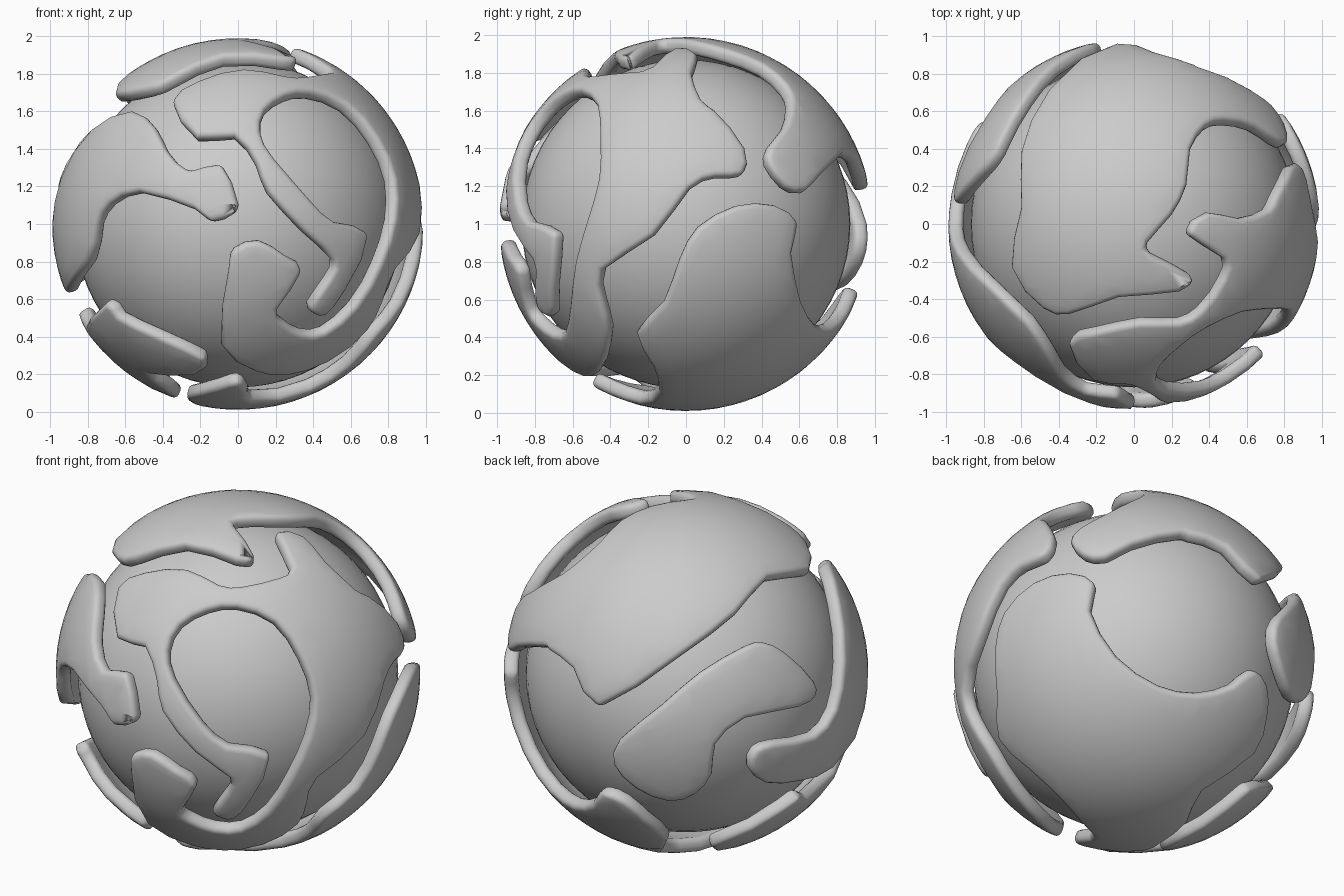
import bpy, math
from mathutils import Vector
from mathutils.geometry import delaunay_2d_cdt

if "Cube" in bpy.data.objects:
    bpy.data.objects.remove(bpy.data.objects["Cube"])

CENTRE = Vector((0, 0, 1))
CORE_R, OUTER_R, RIM_R, THICK = 0.87, 0.99, 0.97, 0.08

# viewing directions (azimuth, elevation) used to lay outlines on the ball
FRONT, RIGHT, TOP, UNDER = (0, 0), (90, 0), (0, 90), (0, -90)
BACK_L, BACK_R = (215, 25), (140, -28)


def on_ball(view, pts):
    """Project outline points (hundredths of a unit) from a view onto the ball."""
    a, e = map(math.radians, view)
    d = Vector((math.sin(a) * math.cos(e), -math.cos(a) * math.cos(e), math.sin(e)))
    r = Vector((math.cos(a), math.sin(a), 0))
    up = d.cross(r)
    out = []
    for u, v in pts:
        u, v = u / 100, v / 100
        depth = math.sqrt(max(0.0, RIM_R ** 2 - u * u - v * v))
        out.append((r * u + up * v + d * depth).normalized())
    return out


def smooth_loop(p):
    """One step of four-point subdivision on the closed outline."""
    n, out = len(p), []
    for i in range(n):
        a, b, c, d = p[i - 1], p[i], p[(i + 1) % n], p[(i + 2) % n]
        out += [b, ((b + c) * 0.5625 - (a + d) * 0.0625).normalized()]
    return out


def inside(q, poly):
    hit = False
    for i, b in enumerate(poly):
        a = poly[i - 1]
        if (a.y > q.y) != (b.y > q.y) and q.x < (b.x - a.x) * (q.y - a.y) / (b.y - a.y) + a.x:
            hit = not hit
    return hit


def edge_dist(q, poly):
    best = 9.0
    for i, b in enumerate(poly):
        a = poly[i - 1]
        ab = b - a
        t = max(0.0, min(1.0, (q - a).dot(ab) / max(ab.length_squared, 1e-9)))
        best = min(best, (q - a - ab * t).length)
    return best


def plate(name, *segments):
    """Curved shell plate bounded by outline segments given in several views."""
    loop = smooth_loop([p for view, pts in segments for p in on_ball(view, pts)])
    n = sum(loop, Vector()).normalized()
    e1 = n.orthogonal().normalized()
    e2 = n.cross(e1)
    flat = [Vector((p.dot(e1), p.dot(e2))) / (1 + p.dot(n)) for p in loop]
    if sum(flat[i - 1].cross(flat[i]) for i in range(len(flat))) < 0:
        flat.reverse()
    # interior points keep the plate round
    step = 0.05
    pts = list(flat)
    for i in range(-26, 27):
        for j in range(-26, 27):
            q = Vector((i + 0.5 * (j % 2), j * 0.87)) * step
            if inside(q, flat) and edge_dist(q, flat) > 0.03:
                pts.append(q)
    res = delaunay_2d_cdt(pts, [], [list(range(len(flat)))], 1, 1e-5)
    verts = []
    for q in res[0]:
        s = q.length_squared
        verts.append((e1 * (2 * q.x) + e2 * (2 * q.y) + n * (1 - s)) / (1 + s) * OUTER_R)
    me = bpy.data.meshes.new(name)
    me.from_pydata(verts, [], res[2])
    me.shade_smooth()
    ob = bpy.data.objects.new(name, me)
    ob.location = CENTRE
    bpy.context.collection.objects.link(ob)
    sol = ob.modifiers.new("thickness", 'SOLIDIFY')
    sol.thickness, sol.offset = THICK, -1
    bev = ob.modifiers.new("soft_rim", 'BEVEL')
    bev.width, bev.segments = 0.03, 3
    bev.limit_method, bev.angle_limit = 'ANGLE', math.radians(50)
    bev.use_clamp_overlap = False
    return ob


# inner ball
bpy.ops.mesh.primitive_uv_sphere_add(segments=64, ring_count=32, radius=CORE_R, location=CENTRE)
core = bpy.context.object
core.name = "inner_ball"
core.data.shade_smooth()

# front right plate curling round an open hole
plate("ring_plate",
      (FRONT, [(-35, 65), (-22, 46), (-2, 47), (10, 32), (16, 17), (35, -4), (51, -19),
               (48, -29), (38, -43), (41, -48), (47, -48), (57, -35), (69, -5), (51, 1),
               (38, 13), (19, 35), (12, 48), (14, 60), (25, 68), (38, 70), (57, 63),
               (73, 45), (82, 24), (82, 3), (75, -20), (62, -43), (46, -57), (34, -58),
               (24, -52), (21, -45), (34, -25), (25, -17), (11, -9), (-2, -13), (-5, -24),
               (-9, -64), (9, -78), (25, -80)]),
      (RIGHT, [(-43, -73), (-40, -56), (-44, -40), (-44, -24), (-17, -6), (2, 19), (15, 25),
               (30, 26), (31, 40), (15, 60)]),
      (TOP, [(71, 8), (56, 3), (39, 6), (28, -5), (48, -18), (47, -29), (35, -46),
             (24, -52), (3, -52), (-21, -57)]))

# large plate over the top and back
plate("top_plate",
      (TOP, [(-65, -23), (-48, -45), (-34, -48), (-8, -39), (24, -36), (31, -28), (9, -16),
             (7, -10), (20, 5), (28, 21), (30, 40), (38, 52), (48, 55), (64, 52)]),
      (RIGHT, [(44, 41), (43, 32), (52, 20), (62, 17), (71, 26), (82, 37)]),
      (BACK_L, [(-74, 12), (-61, 2), (-47, -19), (-3, 9), (27, 32), (44, 51)]))

# plate wrapping the left side
plate("left_plate",
      (FRONT, [(-56, 60), (-44, 51), (-38, 39), (-26, 28), (-9, 32), (0, 11), (-2, 6),
               (-14, 1), (-23, 8), (-52, 17), (-68, 11), (-75, 0), (-79, -20)]),
      (BACK_L, [(78, -52), (61, -59), (43, -60), (34, -52), (37, -42), (48, -38),
                (69, -34), (80, -20), (84, 6), (81, 38)]))

# small island at back left
plate("back_left_plate",
      (BACK_L, [(42, 16), (53, 11), (69, -5), (70, -13), (61, -19), (32, -25), (16, -39),
                (14, -55), (5, -66), (-9, -70), (-27, -63), (-39, -50), (-36, -37),
                (-13, -18), (8, 0), (32, 14)]))

# lower left plate
plate("lower_left_plate",
      (FRONT, [(-82, -55), (-70, -42), (-63, -49), (-42, -59), (-17, -71), (-23, -80),
               (-47, -79)]),
      (UNDER, [(-36, 20), (-32, 3), (-36, -15), (-45, -42)]),
      (BACK_L, [(35, -84), (61, -67)]))

# large plate on the lower right and underside
plate("lower_right_plate",
      (BACK_R, [(64, -1), (72, -10), (72, -26), (65, -46), (37, -66), (29, -82)]),
      (UNDER, [(-25, 5), (-27, 22), (-12, 42), (0, 50), (5, 40)]),
      (BACK_R, [(-22, -89), (-39, -71), (-56, -55), (-73, -38), (-74, -15), (-75, 11),
                (-70, 30), (-54, 46), (-35, 51), (-21, 45), (-24, 30), (-10, 5),
                (13, -11), (34, -15), (53, -10)]))
